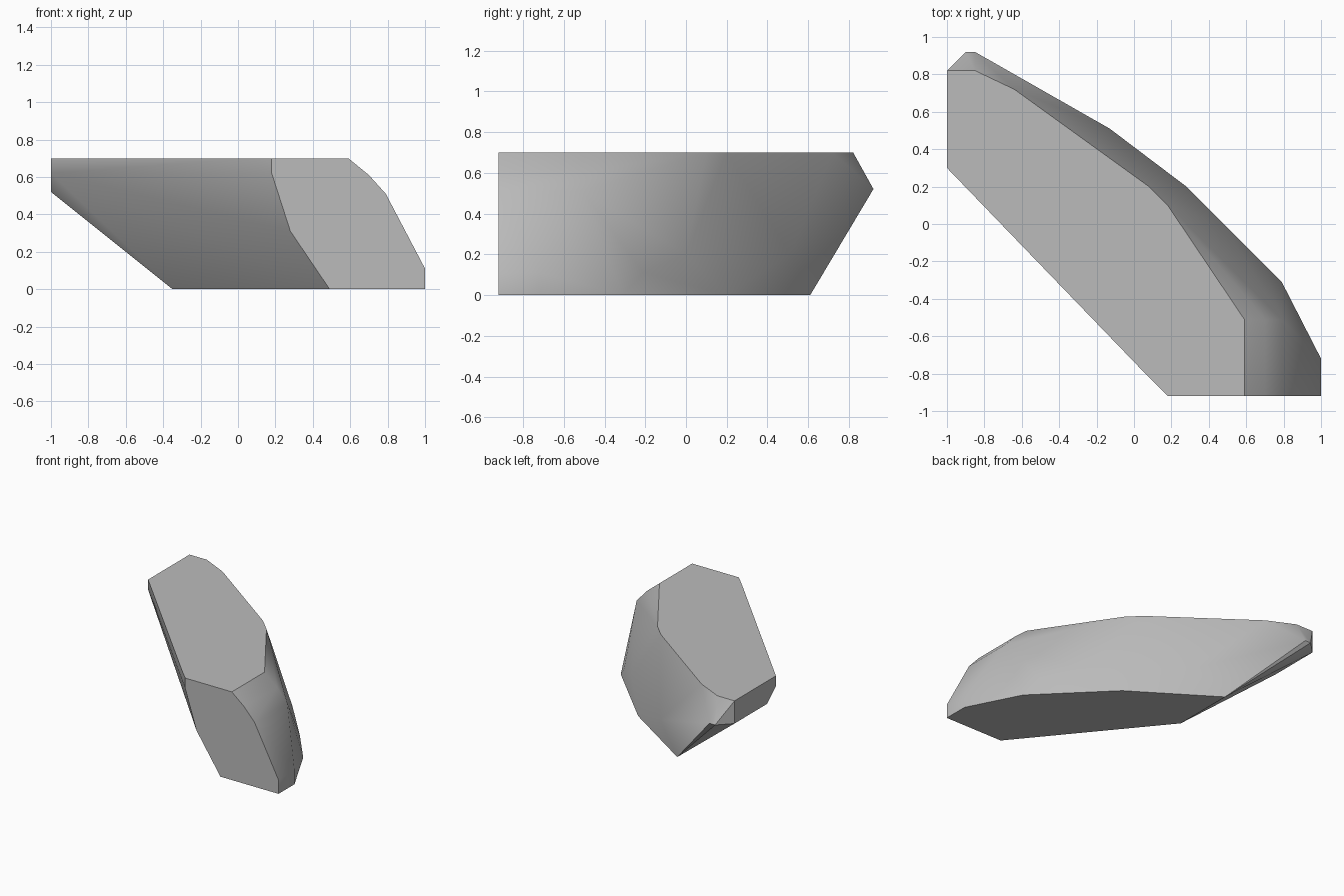
import bpy
import bmesh
import math

# Remove the default object
default = bpy.data.objects.get("Cube")
if default:
    bpy.data.objects.remove(default, do_unlink=True)

FRONT, TOP, BOTTOM, RIM = -0.92, 0.7, 0.0, 0.52


def make_material(name, value):
    mat = bpy.data.materials.new(name)
    mat.use_nodes = True
    colour = (value, value, value, 1)
    mat.diffuse_color = colour
    mat.node_tree.nodes["Principled BSDF"].inputs["Base Color"].default_value = colour
    return mat


def make_hull(name, points, mat):
    """Wrap the outline points in a convex shell with clean flat faces."""
    bm = bmesh.new()
    for point in points:
        bm.verts.new(point)
    bmesh.ops.remove_doubles(bm, verts=bm.verts[:], dist=0.001)
    hull = bmesh.ops.convex_hull(bm, input=bm.verts[:], use_existing_faces=False)
    loose = {v for v in hull["geom_interior"] + hull["geom_unused"]
             if isinstance(v, bmesh.types.BMVert)}
    loose |= {v for v in bm.verts if not v.link_faces}
    bmesh.ops.delete(bm, geom=list(loose), context="VERTS")
    bmesh.ops.dissolve_limit(bm, angle_limit=math.radians(1),
                             verts=bm.verts[:], edges=bm.edges[:])
    bmesh.ops.recalc_face_normals(bm, faces=bm.faces[:])
    mesh = bpy.data.meshes.new(name)
    bm.to_mesh(mesh)
    bm.free()
    mesh.materials.append(mat)
    obj = bpy.data.objects.new(name, mesh)
    bpy.context.collection.objects.link(obj)
    return obj


# Flat front cut, as x and z
front_cut = [(0.18, TOP), (0.59, TOP), (0.7, 0.61), (0.79, 0.51), (1, 0.11),
             (1, BOTTOM), (0.49, BOTTOM), (0.28, 0.31), (0.18, 0.62)]

# Flat top, as x and y
top_outline = [(-1, 0.3), (-1, 0.82), (-0.85, 0.82), (-0.64, 0.72), (0.08, 0.2),
               (0.18, 0.1), (0.59, -0.51), (0.08, -0.82)]

# Flat underside, as x and y
bottom_outline = [(1, -0.72), (0.79, -0.31), (0.28, 0.2),
                  (-0.35, 0.61), (-0.35, 0.11)]

# Overhanging rim at the back end, as x and y
back_rim = [(-1, 0.41), (-1, 0.82), (-0.9, 0.92), (-0.85, 0.92)]

# Bulges of the rounded outer flank and the end of the lower slope
flank = [(0.7, -0.51, 0.61), (0.79, -0.51, 0.51), (1, -0.72, 0.11),
         (0.69, -0.21, 0.11), (0.48, 0, 0.2), (-0.13, 0.51, 0.2),
         (-1, 0.3, 0.62)]

points = [(x, FRONT, z) for x, z in front_cut]
points += [(x, y, TOP) for x, y in top_outline]
points += [(x, y, BOTTOM) for x, y in bottom_outline]
points += [(x, y, RIM) for x, y in back_rim]
points += flank

stone = make_hull("stone_block", points, make_material("plain_grey", 0.5))

# Soft flank with crisp cuts
bpy.ops.object.select_all(action="DESELECT")
stone.select_set(True)
bpy.context.view_layer.objects.active = stone
bpy.ops.object.shade_smooth_by_angle(angle=math.radians(30))
